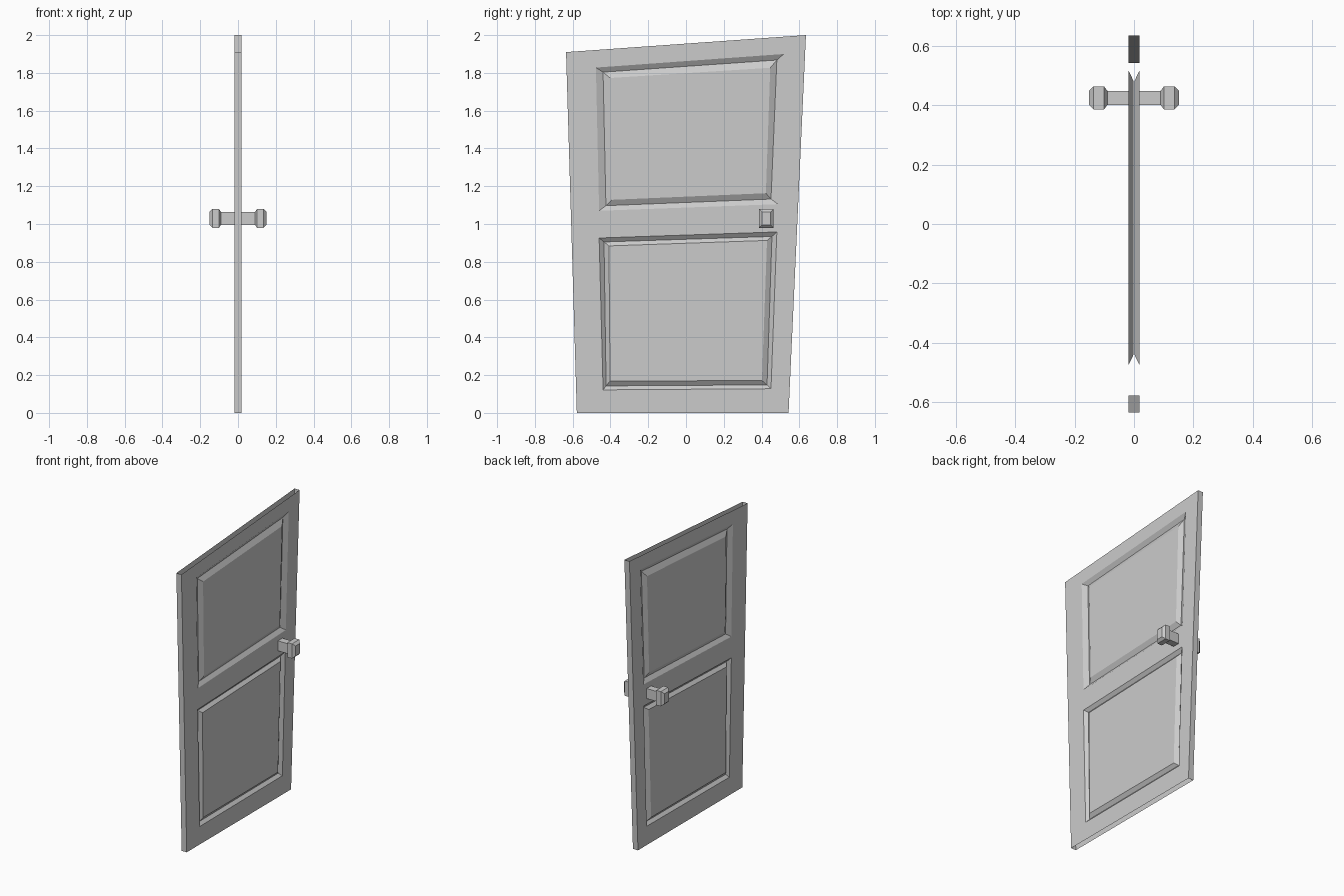
import bpy
import bmesh

cube = bpy.data.objects.get("Cube")
if cube:
    bpy.data.objects.remove(cube, do_unlink=True)

grey = bpy.data.materials.new("plain grey")
grey.use_nodes = True
colour = (0.6, 0.6, 0.6, 1)
grey.diffuse_color = colour
grey.node_tree.nodes["Principled BSDF"].inputs["Base Color"].default_value = colour

HALF = 0.019     # half the door thickness
GROOVE = 0.001   # groove bottoms nearly meet in the middle

# Outlines in (y, z): bottom left, bottom right, top right, top left
DOOR = [(-0.578, 0), (0.543, 0), (0.635, 2), (-0.635, 1.91)]
UPPER = [
    [(-0.46, 1.07), (0.487, 1.105), (0.518, 1.9), (-0.477, 1.828)],
    [(-0.424, 1.097), (0.45, 1.132), (0.481, 1.868), (-0.439, 1.804)],
    [(-0.392, 1.128), (0.423, 1.163), (0.446, 1.827), (-0.402, 1.773)],
]
LOWER = [
    [(-0.439, 0.122), (0.45, 0.128), (0.481, 0.958), (-0.46, 0.926)],
    [(-0.423, 0.143), (0.429, 0.148), (0.455, 0.934), (-0.434, 0.905)],
    [(-0.402, 0.169), (0.402, 0.171), (0.429, 0.913), (-0.408, 0.884)],
]


def finish(bm, name):
    mesh = bpy.data.meshes.new(name)
    bm.to_mesh(mesh)
    bm.free()
    mesh.materials.append(grey)
    obj = bpy.data.objects.new(name, mesh)
    bpy.context.collection.objects.link(obj)
    return obj


def bridge(bm, a, b):
    for i in range(4):
        j = (i + 1) % 4
        bm.faces.new((a[i], a[j], b[j], b[i]))


# Door leaf: framed face on each side, open along the top and bottom
bm = bmesh.new()
outlines = []
for side in (1, -1):
    def ring(points, x):
        return [bm.verts.new((side * x, y, z)) for y, z in points]

    start = len(bm.faces)
    door = ring(DOOR, HALF)
    upper, lower = [[ring(p, x) for p, x in zip(panel, (HALF, GROOVE, HALF))]
                    for panel in (UPPER, LOWER)]
    u, l = upper[0], lower[0]
    # Rails and stiles around the two panels
    bm.faces.new((door[0], door[1], l[1], l[0]))
    bm.faces.new((l[3], l[2], u[1], u[0]))
    bm.faces.new((u[3], u[2], door[2], door[3]))
    bm.faces.new((door[0], l[0], l[3], u[0], u[3], door[3]))
    bm.faces.new((door[1], door[2], u[2], u[1], l[2], l[1]))
    # V grooves and raised panel centres
    for rings in (upper, lower):
        bridge(bm, rings[0], rings[1])
        bridge(bm, rings[1], rings[2])
        bm.faces.new(rings[2])
    if side < 0:
        bm.faces.ensure_lookup_table()
        bmesh.ops.reverse_faces(bm, faces=bm.faces[start:])
    outlines.append(door)
# Side edges
p, n = outlines
bm.faces.new((p[1], n[1], n[2], p[2]))
bm.faces.new((p[3], n[3], n[0], p[0]))
finish(bm, "door_leaf")

# Door knobs: rectangular sections along x as (x, half depth, half height)
SECTIONS = [(HALF, 0.024, 0.034), (0.09, 0.024, 0.034), (0.101, 0.039, 0.05),
            (0.136, 0.039, 0.05), (0.152, 0.023, 0.034)]
for side, name in ((1, "left_knob"), (-1, "right_knob")):
    bm = bmesh.new()
    rings = [[bm.verts.new((side * x, 0.425 + sy * dy, 1.03 + sz * dz))
              for sy, sz in ((-1, -1), (1, -1), (1, 1), (-1, 1))]
             for x, dy, dz in SECTIONS]
    for a, b in zip(rings, rings[1:]):
        bridge(bm, a, b)
    bm.faces.new(rings[0])
    bm.faces.new(rings[-1])
    bmesh.ops.recalc_face_normals(bm, faces=bm.faces)
    finish(bm, name)
